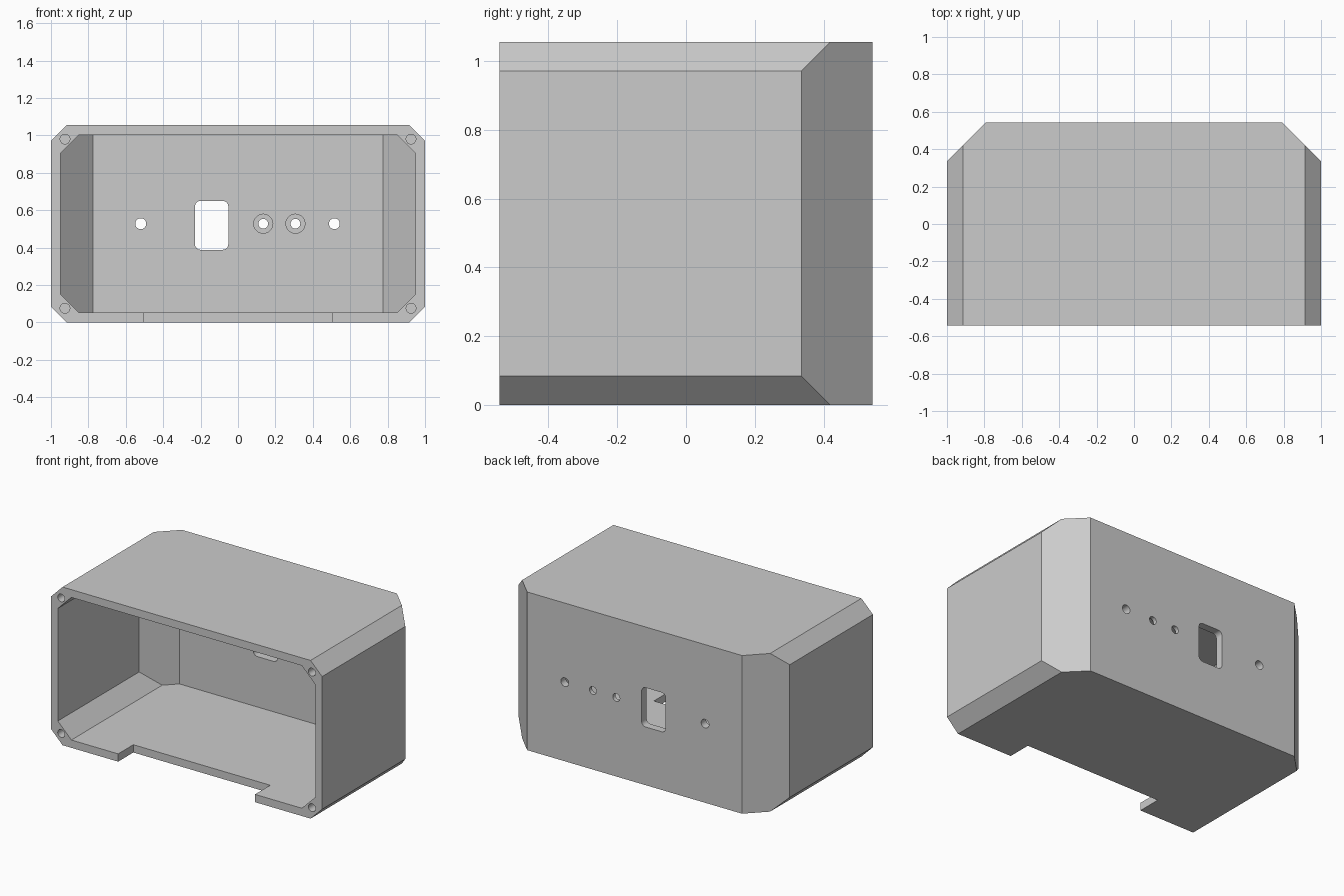
import bpy, bmesh, math
from mathutils import Vector

cube = bpy.data.objects.get("Cube")
if cube:
    bpy.data.objects.remove(cube, do_unlink=True)

FRONT, BACK, HEIGHT, WALL = -0.542, 0.542, 1.055, 0.052
MID = HEIGHT / 2

grey = bpy.data.materials.new("light grey plastic")
grey.use_nodes = True
grey.diffuse_color = (0.6, 0.6, 0.6, 1)
grey.node_tree.nodes["Principled BSDF"].inputs["Base Color"].default_value = (0.6, 0.6, 0.6, 1)


def prism(name, outline, y0, y1, slope=None):
    """Extrude an x-z outline along y; slope trims both rear corners at |x| + y = slope."""
    bm = bmesh.new()
    face = bm.faces.new([bm.verts.new((x, y0, z)) for x, z in outline])
    ext = bmesh.ops.extrude_face_region(bm, geom=[face])
    moved = [v for v in ext["geom"] if isinstance(v, bmesh.types.BMVert)]
    bmesh.ops.translate(bm, verts=moved, vec=(0, y1 - y0, 0))
    if slope is not None:
        for side in (-1, 1):
            cut = bmesh.ops.bisect_plane(
                bm, geom=bm.verts[:] + bm.edges[:] + bm.faces[:],
                plane_co=Vector((0, slope, 0)), plane_no=Vector((side, 1, 0)).normalized(),
                clear_outer=True)
            rim = [e for e in cut["geom_cut"] if isinstance(e, bmesh.types.BMEdge)]
            bmesh.ops.holes_fill(bm, edges=rim, sides=0)
    bmesh.ops.recalc_face_normals(bm, faces=bm.faces[:])
    mesh = bpy.data.meshes.new(name)
    bm.to_mesh(mesh)
    bm.free()
    mesh.materials.append(grey)
    obj = bpy.data.objects.new(name, mesh)
    bpy.context.collection.objects.link(obj)
    return obj


def chamfered(half_width, z0, z1, c):
    """Rectangle outline with all four corners cut at 45 degrees."""
    w = half_width
    return [(-w + c, z0), (w - c, z0), (w, z0 + c), (w, z1 - c),
            (w - c, z1), (-w + c, z1), (-w, z1 - c), (-w, z0 + c)]


def rounded(x0, x1, z0, z1, r, steps=6):
    """Rectangle outline with round corners."""
    centres = [(x1 - r, z1 - r), (x0 + r, z1 - r), (x0 + r, z0 + r), (x1 - r, z0 + r)]
    return [(cx + r * math.cos(a), cz + r * math.sin(a))
            for q, (cx, cz) in enumerate(centres)
            for a in [(q + s / steps) * math.pi / 2 for s in range(steps + 1)]]


def circle(x, z, r, n=32):
    return [(x + r * math.cos(2 * math.pi * i / n), z + r * math.sin(2 * math.pi * i / n))
            for i in range(n)]


# Outer body
shell = prism("enclosure_shell", chamfered(1, 0, HEIGHT, 0.085), FRONT, BACK, 1.335)

# Hollow interior, open at the front
inner_back = BACK - WALL
cutters = [prism("cavity_cutter", chamfered(0.95, WALL, HEIGHT - WALL, 0.1),
                 FRONT - 0.1, inner_back, 1.265)]

# Cable notch in the floor's front edge
cutters.append(prism("notch_cutter", [(-0.505, -0.1), (0.505, -0.1), (0.505, 0.2), (-0.505, 0.2)],
                     FRONT - 0.2, FRONT + 0.16))

# Socket window in the back wall
cutters.append(prism("window_cutter", rounded(-0.23, -0.052, 0.388, 0.65, 0.03),
                     inner_back - 0.1, BACK + 0.1))

# Round holes through the back wall
for x, r in ((-0.52, 0.029), (0.135, 0.026), (0.307, 0.026), (0.515, 0.029)):
    cutters.append(prism("hole_cutter", circle(x, MID, r), inner_back - 0.1, BACK + 0.1))

# Counterbores on the inside of the middle holes
for x in (0.135, 0.307):
    cutters.append(prism("counterbore_cutter", circle(x, MID, 0.051),
                         inner_back - 0.08, inner_back + 0.025))

# Blind screw holes in the corners of the front rim
for sx in (-1, 1):
    for sz in (-1, 1):
        cutters.append(prism("screw_hole_cutter", circle(sx * 0.925, MID + sz * 0.452, 0.026),
                             FRONT - 0.1, FRONT + 0.2))

bpy.context.view_layer.objects.active = shell
for cutter in cutters:
    cutter.hide_render = True
    mod = shell.modifiers.new("cut", "BOOLEAN")
    mod.operation = "DIFFERENCE"
    mod.solver = "EXACT"
    mod.object = cutter
    bpy.ops.object.modifier_apply(modifier=mod.name)
    bpy.data.objects.remove(cutter, do_unlink=True)

bpy.ops.object.select_all(action="DESELECT")
shell.select_set(True)
bpy.ops.object.shade_smooth_by_angle(angle=math.radians(30))
